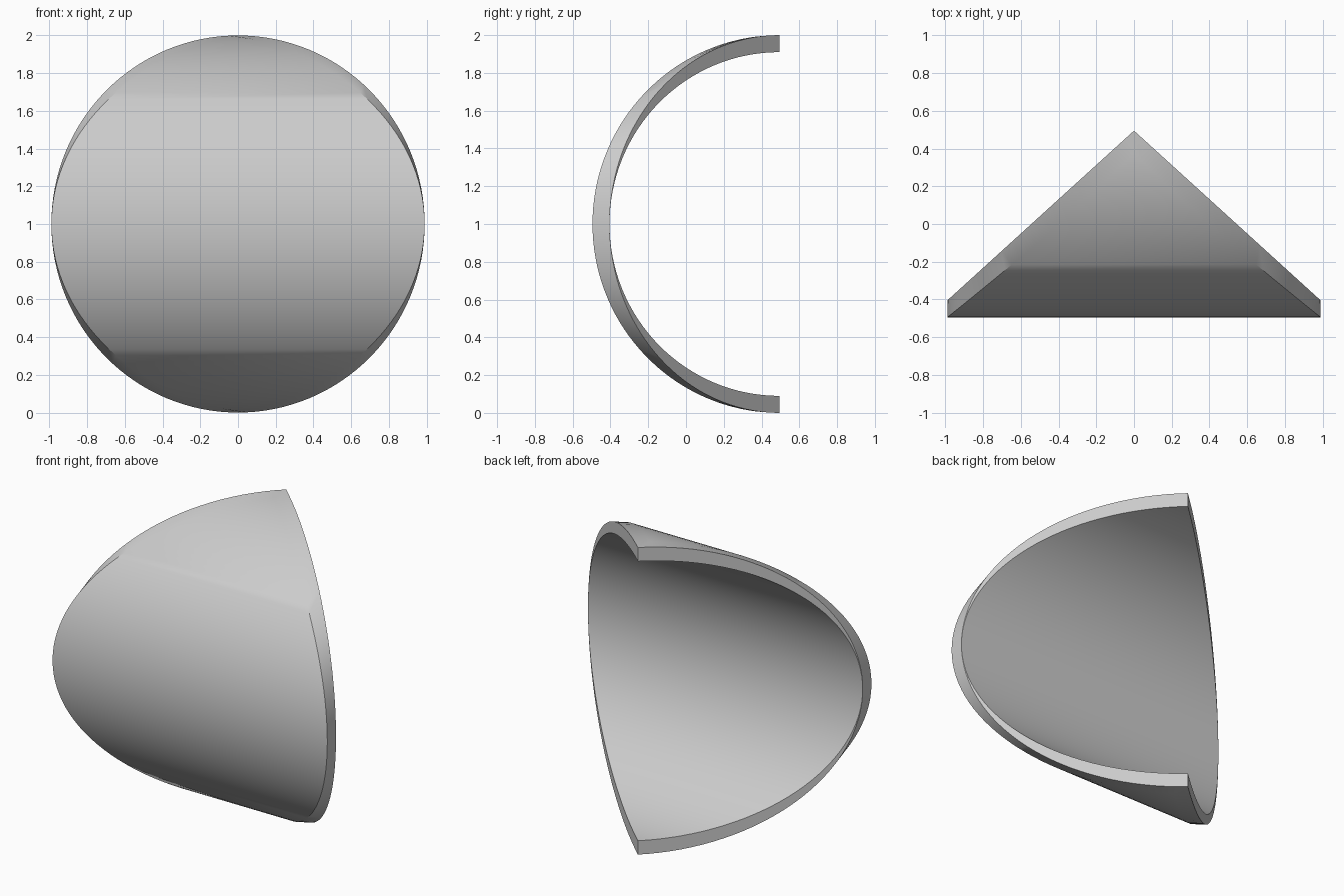
import bpy, bmesh
from math import sin, cos, pi, asin, radians

cube = bpy.data.objects.get("Cube")
if cube:
    bpy.data.objects.remove(cube, do_unlink=True)

STEPS = 64
HALF_WIDTH = 0.99
BACK = 0.495        # y of the curve centre
R_OUT, R_IN = 0.99, 0.9
SETBACK = 0.12      # rim depth at the two points

# Plain grey finish
grey = bpy.data.materials.new("plain_grey")
grey.use_nodes = True
grey.diffuse_color = (0.6, 0.6, 0.6, 1)
grey.node_tree.nodes["Principled BSDF"].inputs["Base Color"].default_value = (0.6, 0.6, 0.6, 1)


def section(i):
    """Loop across the shell: inner wall, end face, bevelled rim, outer wall."""
    a = pi * i / STEPS
    x, y = HALF_WIDTH * sin(a), BACK - R_IN * sin(a)
    inner = (x, y, 1 + 0.91 * cos(a))
    edge = (x, y, 1 + cos(a))
    # outer wall starts a little in front of the points and bows gently
    start = asin(SETBACK / R_OUT)
    b = start + (pi - 2 * start) * i / STEPS
    depth = R_OUT * sin(b)
    t = (depth - SETBACK) / (R_OUT - SETBACK)
    outer = (HALF_WIDTH * (t - 0.028 * sin(pi * t)), BACK - depth, 1 + cos(b))
    right = [inner, edge, outer]
    return right + [(-px, py, pz) for px, py, pz in reversed(right)]


# Curved shell lofted from top point to bottom point
bm = bmesh.new()
loops = [[bm.verts.new(p) for p in section(i)] for i in range(STEPS + 1)]
for a, b in zip(loops, loops[1:]):
    for k in range(len(a)):
        n = (k + 1) % len(a)
        bm.faces.new((a[k], a[n], b[n], b[k]))
bmesh.ops.remove_doubles(bm, verts=bm.verts, dist=0.0001)
bmesh.ops.recalc_face_normals(bm, faces=bm.faces)

mesh = bpy.data.meshes.new("curved_shell")
bm.to_mesh(mesh)
bm.free()
mesh.materials.append(grey)
shell = bpy.data.objects.new("curved_shell", mesh)
bpy.context.collection.objects.link(shell)

bpy.ops.object.select_all(action="DESELECT")
shell.select_set(True)
bpy.context.view_layer.objects.active = shell
bpy.ops.object.shade_smooth_by_angle(angle=radians(30))
